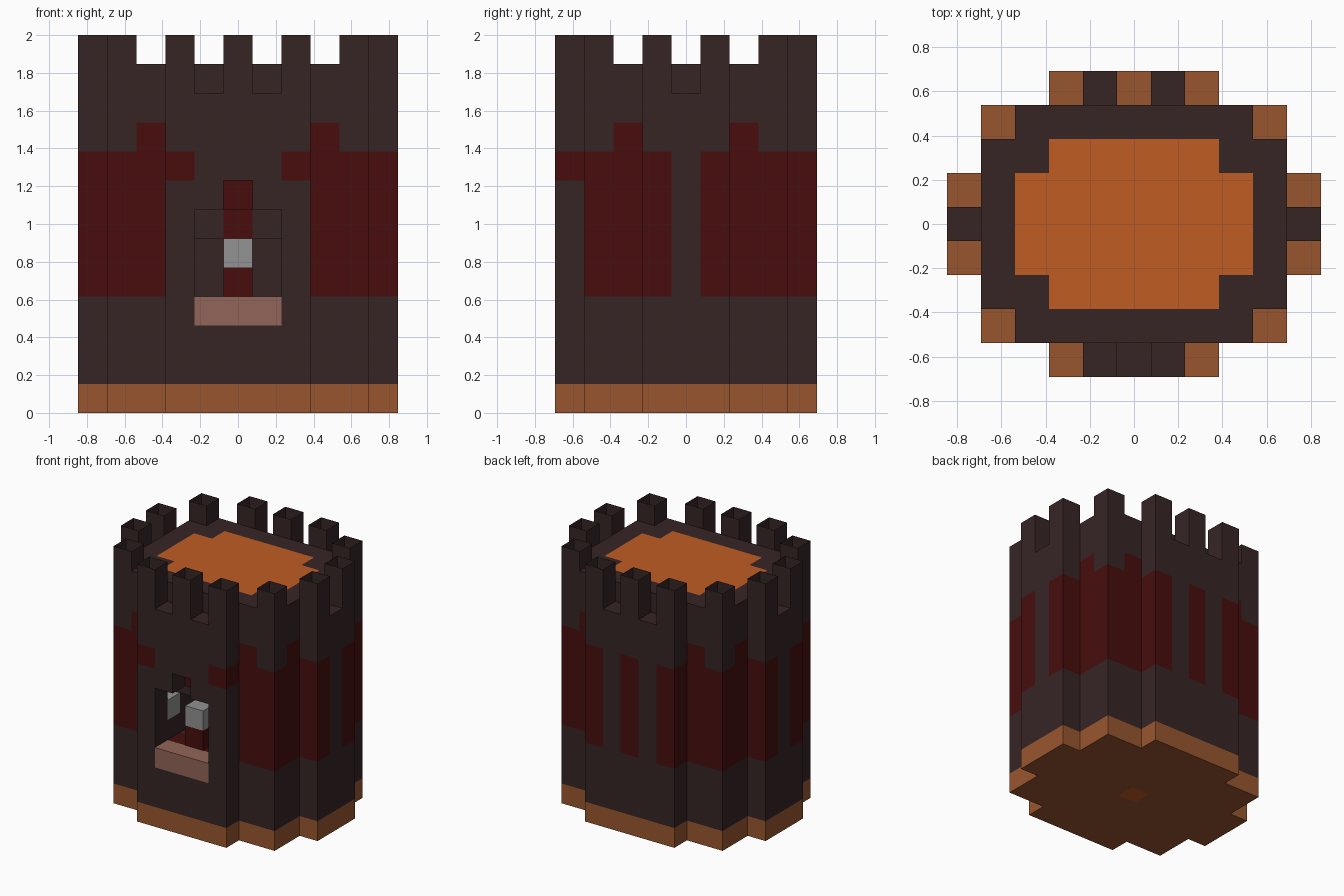
import bpy
import bmesh
from mathutils import Vector

U = 2 / 13  # edge length of one block

cube = bpy.data.objects.get("Cube")
if cube:
    bpy.data.objects.remove(cube, do_unlink=True)


def make_material(name, rgb):
    linear = [(c / 255 / 12.92) if c < 11 else ((c / 255 + 0.055) / 1.055) ** 2.4 for c in rgb]
    mat = bpy.data.materials.new(name)
    mat.use_nodes = True
    mat.diffuse_color = (*linear, 1)
    mat.node_tree.nodes["Principled BSDF"].inputs["Base Color"].default_value = (*linear, 1)
    return mat


COLOURS = {
    "dark_stone": (55, 37, 37),
    "deep_red": (72, 13, 13),
    "roof_orange": (192, 92, 34),
    "base_brown": (152, 86, 47),
    "pink_clay": (146, 101, 88),
    "pale_grey": (146, 146, 146),
}
MATERIALS = {name: make_material(name, rgb) for name, rgb in COLOURS.items()}


# Stepped oval plan of the tower
def in_plan(x, y):
    ax, ay = abs(x), abs(y)
    return (ay <= 1 and ax <= 5) or (ay <= 3 and ax <= 4) or (ay <= 4 and ax <= 2)


# Arched doorway with a small chamber behind it
def in_doorway(x, y, z):
    ax = abs(x)
    if y == -4:
        return (ax <= 1 and 4 <= z <= 6) or (x == 0 and z == 7)
    if y == -3:
        return (ax == 1 and 4 <= z <= 6) or (ax in (0, 2) and z == 6)
    return y == -2 and ax == 1 and z in (4, 5)


# Slots between the battlements cut one block into the wall top
def in_notch(x, y, z):
    return z == 11 and (abs(x), abs(y)) in {(1, 4), (5, 0)}


def part_at(x, y, z):
    if not in_plan(x, y) or in_doorway(x, y, z) or in_notch(x, y, z):
        return None
    if z == 0:
        return "base"
    if z == 12:
        merlons = {(0, 4), (2, 4), (4, 3), (5, 1)}
        return "battlements" if (abs(x), abs(y)) in merlons else None
    if y == -4 and abs(x) <= 1 and z == 3:
        return "doorstep"
    if y == -3 and abs(x) in (0, 2) and z == 5:
        return "doorway_blocks"
    return "tower_wall"


# Red panels and stripes around the wall
def is_red(x, y, z):
    ax, ay = abs(x), abs(y)
    if x == 0 and (y, z) in {(-3, 4), (-3, 7), (-2, 4), (-2, 5), (-2, 6)}:
        return True
    if y == -3 and ax <= 1 and z == 3:
        return True
    if z == 9:
        return (ax, ay) in {(3, 3), (4, 2)}
    if not 4 <= z <= 8:
        return False
    if y == -4:
        return ax == 2 and z == 8
    if y == 4:
        return x % 2 == 0
    return (ax, ay) in {(5, 1), (4, 2), (4, 3), (3, 3)}


def colour_at(part, x, y, z, normal):
    ax, ay = abs(x), abs(y)
    if part == "base":
        return "roof_orange" if x == y == 0 and normal.z < 0 else "base_brown"
    if part == "doorstep":
        return "pink_clay"
    if part == "doorway_blocks":
        return "pale_grey"
    if z == 11 and normal.z > 0 and ((ax <= 2 and ay <= 2) or (ax <= 3 and ay <= 1)):
        return "roof_orange"
    return "deep_red" if part == "tower_wall" and is_red(x, y, z) else "dark_stone"


AXES = [Vector((1, 0, 0)), Vector((0, 1, 0)), Vector((0, 0, 1))]


# One object per part, keeping only the exposed block faces
def build_part(name):
    bm = bmesh.new()
    names = list(MATERIALS)
    for x in range(-5, 6):
        for y in range(-4, 5):
            for z in range(13):
                if part_at(x, y, z) != name:
                    continue
                centre = Vector((x, y, z + 0.5))
                for i, axis in enumerate(AXES):
                    for sign in (-1, 1):
                        n = axis * sign
                        if 0 <= z + n.z and part_at(x + int(n.x), y + int(n.y), z + int(n.z)):
                            continue
                        a = AXES[(i + 1) % 3] / 2
                        b = AXES[(i + 2) % 3] / 2 * sign
                        mid = centre + n / 2
                        corners = [mid - a - b, mid + a - b, mid + a + b, mid - a + b]
                        face = bm.faces.new([bm.verts.new(c * U) for c in corners])
                        face.material_index = names.index(colour_at(name, x, y, z, n))
    bmesh.ops.remove_doubles(bm, verts=bm.verts, dist=U / 100)
    mesh = bpy.data.meshes.new(name)
    bm.to_mesh(mesh)
    bm.free()
    for mat in MATERIALS.values():
        mesh.materials.append(mat)
    bpy.context.scene.collection.objects.link(bpy.data.objects.new(name, mesh))


for part in ("base", "tower_wall", "battlements", "doorstep", "doorway_blocks"):
    build_part(part)
